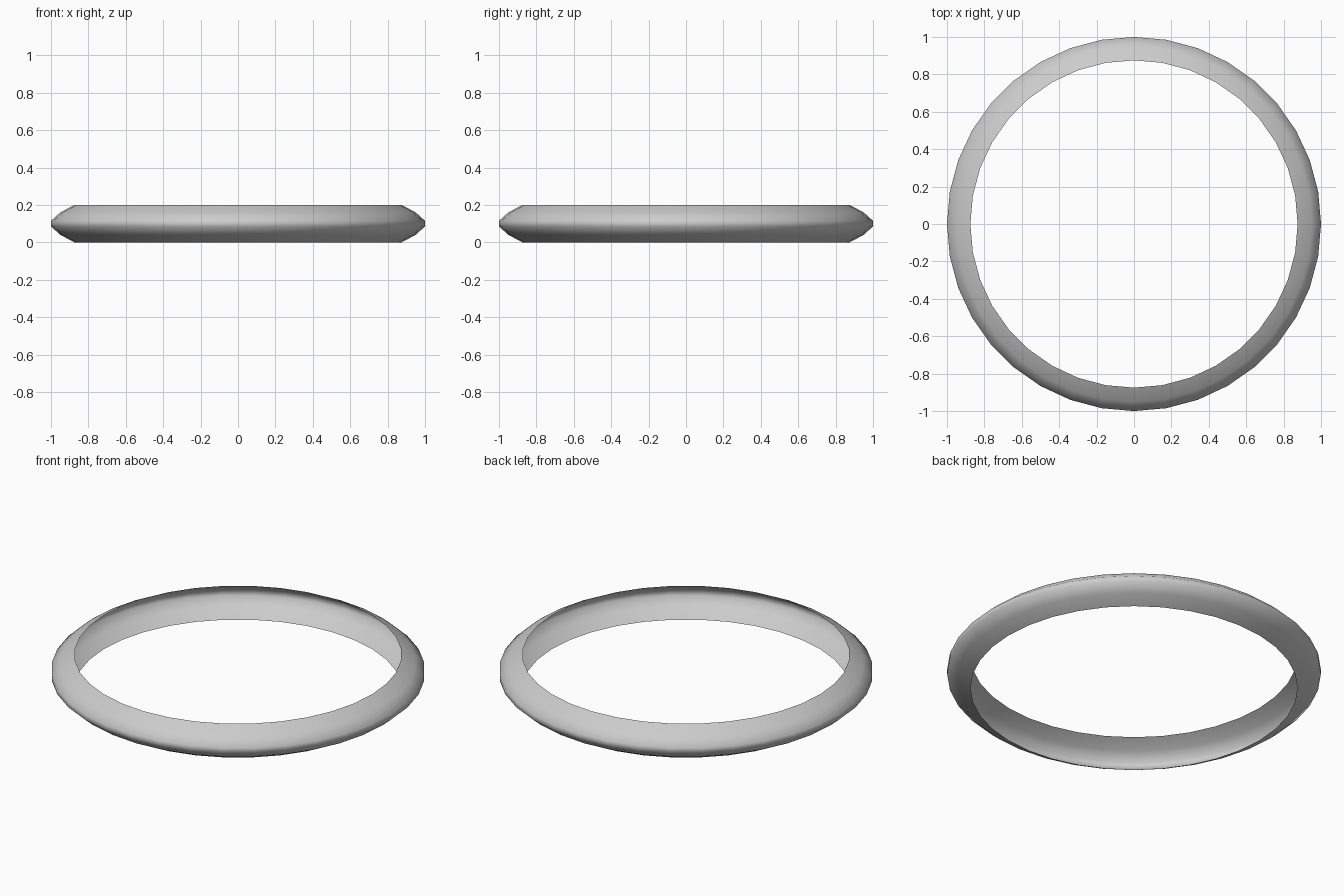
import bpy
import bmesh
import math

if "Cube" in bpy.data.objects:
    bpy.data.objects.remove(bpy.data.objects["Cube"])

SEGMENTS = 36

# Half profile of the rim (radius, height); the inner side is left open
profile = [(0.875, 0.0), (0.95, 0.04), (1.0, 0.085),
           (1.0, 0.115), (0.95, 0.16), (0.875, 0.2)]

# Sweep the profile around the vertical axis
bm = bmesh.new()
rings = []
for i in range(SEGMENTS):
    a = 2 * math.pi * i / SEGMENTS
    rings.append([bm.verts.new((r * math.cos(a), r * math.sin(a), z))
                  for r, z in profile])
for i in range(SEGMENTS):
    p, q = rings[i], rings[(i + 1) % SEGMENTS]
    for j in range(len(profile) - 1):
        face = bm.faces.new((p[j], q[j], q[j + 1], p[j + 1]))
        face.smooth = True

# Open hollow ring shell
mesh = bpy.data.meshes.new("ring_rim")
bm.to_mesh(mesh)
bm.free()
rim = bpy.data.objects.new("ring_rim", mesh)
bpy.context.collection.objects.link(rim)
